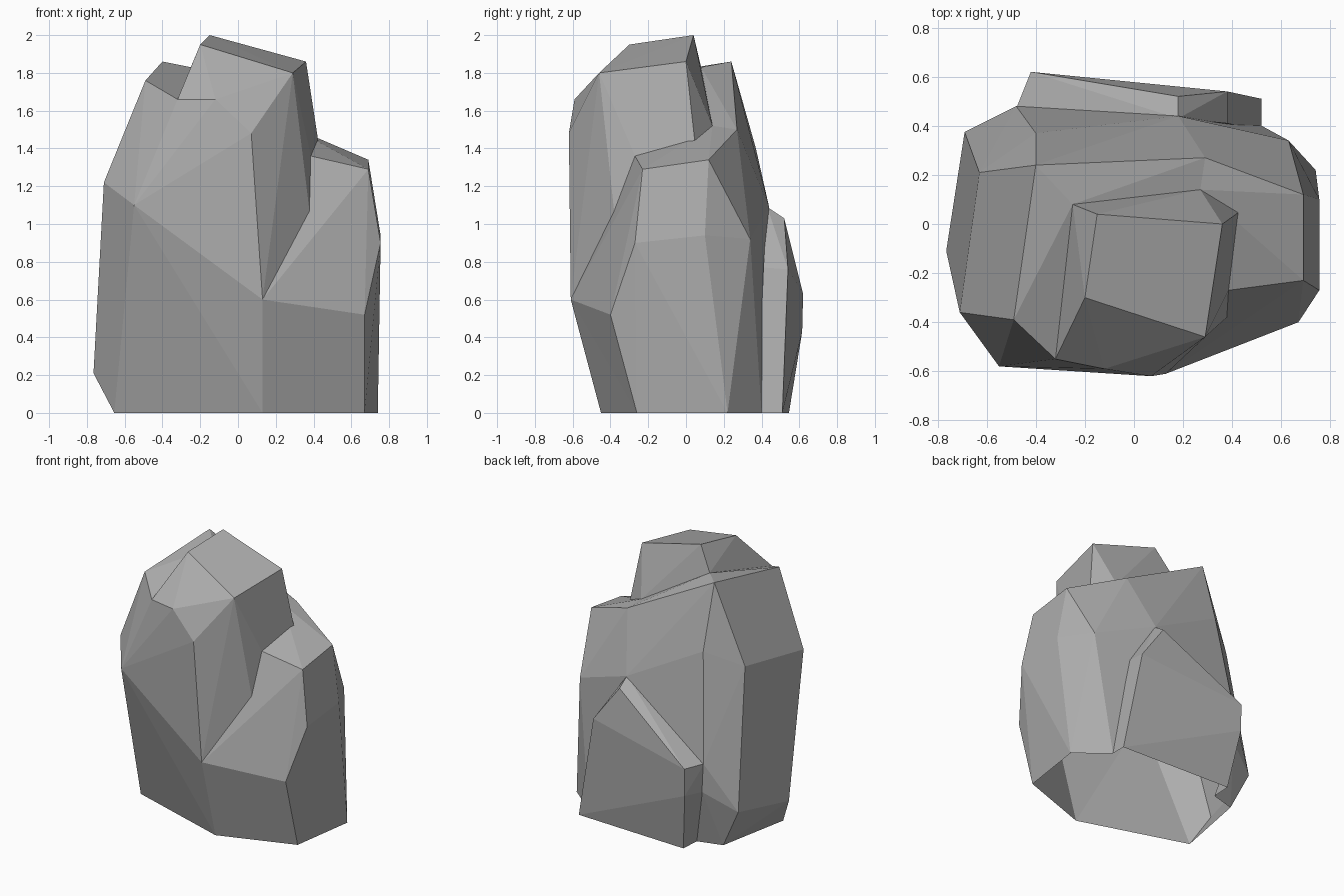
import bpy, bmesh
from math import radians

if "Cube" in bpy.data.objects:
    bpy.data.objects.remove(bpy.data.objects["Cube"])


def chunk(name, pts):
    """A faceted stone chunk: the convex hull of its corner points."""
    bm = bmesh.new()
    for p in pts:
        bm.verts.new(p)
    bmesh.ops.convex_hull(bm, input=bm.verts)
    loose = [v for v in bm.verts if not v.link_faces]
    bmesh.ops.delete(bm, geom=loose, context='VERTS')
    bmesh.ops.dissolve_limit(bm, angle_limit=radians(1), verts=bm.verts, edges=bm.edges)
    bmesh.ops.recalc_face_normals(bm, faces=bm.faces)
    me = bpy.data.meshes.new(name)
    bm.to_mesh(me)
    bm.free()
    ob = bpy.data.objects.new(name, me)
    bpy.context.collection.objects.link(ob)
    return ob


# main body: left and back of the stone, tapered foot
rock = chunk("rock", [
    (-.40, .24, 1.86), (-.49, -.39, 1.76), (-.32, -.55, 1.66), (.29, .27, 1.50),
    (-.25, .08, 1.83), (.27, .14, 1.52),
    (-.40, .37, 1.40), (-.63, .21, 1.29), (-.71, -.36, 1.22), (-.55, -.58, 1.10),
    (.18, .44, 1.09), (.63, .34, .92), (.13, -.61, .60),
    (-.48, .48, .63), (-.47, .48, .42), (-.69, .375, .29), (-.765, -.11, .21),
    (.67, -.26, 0), (.13, -.45, 0), (-.655, -.20, 0),
    (-.55, .35, 0), (-.37, .40, 0), (.52, .40, 0)])

# lower shoulder on the right
shoulder = chunk("shoulder", [
    (.29, .27, 1.50), (.27, .14, 1.52), (.43, .05, 1.405), (.385, -.27, 1.36),
    (.69, .12, 1.34), (.69, -.23, 1.29), (.63, .34, .92), (.18, .44, 1.09),
    (.755, .10, .94), (.755, -.27, .90), (.39, -.37, .97),
    (.67, -.40, .52), (.13, -.61, .60),
    (.74, .22, 0), (.67, -.26, 0), (.13, -.45, 0), (.52, .40, 0)])

# tall peak rising from the front
peak = chunk("peak", [
    (-.15, .04, 2.0), (.36, 0, 1.86), (.29, -.46, 1.80), (-.20, -.30, 1.95),
    (-.32, -.55, 1.66), (-.12, -.59, 1.66), (.07, -.62, 1.48), (-.55, -.58, 1.10),
    (.13, -.61, .60), (.39, -.37, .97), (.385, -.27, 1.36), (.43, .05, 1.405),
    (.27, .14, 1.52), (-.25, .08, 1.83)])

# slab leaning on the back
slab = chunk("back_slab", [
    (.18, .52, 1.03), (.38, .54, .76), (.52, .51, 0), (-.42, .62, .63),
    (-.42, .615, .43), (-.36, .545, 0),
    (.18, .43, 1.09), (.38, .41, .77), (.52, .38, 0), (-.48, .47, .63),
    (-.47, .47, .42), (-.37, .38, 0)])

# fuse the chunks into one stone
for part in (shoulder, peak, slab):
    mod = rock.modifiers.new("fuse", 'BOOLEAN')
    mod.operation = 'UNION'
    mod.solver = 'EXACT'
    mod.object = part
    bpy.context.view_layer.objects.active = rock
    bpy.ops.object.modifier_apply(modifier=mod.name)
    bpy.data.objects.remove(part)

# open underside
bm = bmesh.new()
bm.from_mesh(rock.data)
under = [f for f in bm.faces if all(abs(v.co.z) < .001 for v in f.verts)]
bmesh.ops.delete(bm, geom=under, context='FACES')
bm.to_mesh(rock.data)
bm.free()

# dark grey stone
stone = bpy.data.materials.new("stone")
stone.diffuse_color = (.42, .42, .42, 1)
stone.use_nodes = True
stone.node_tree.nodes["Principled BSDF"].inputs["Base Color"].default_value = stone.diffuse_color
rock.data.materials.clear()
rock.data.materials.append(stone)
for p in rock.data.polygons:
    p.material_index = 0
